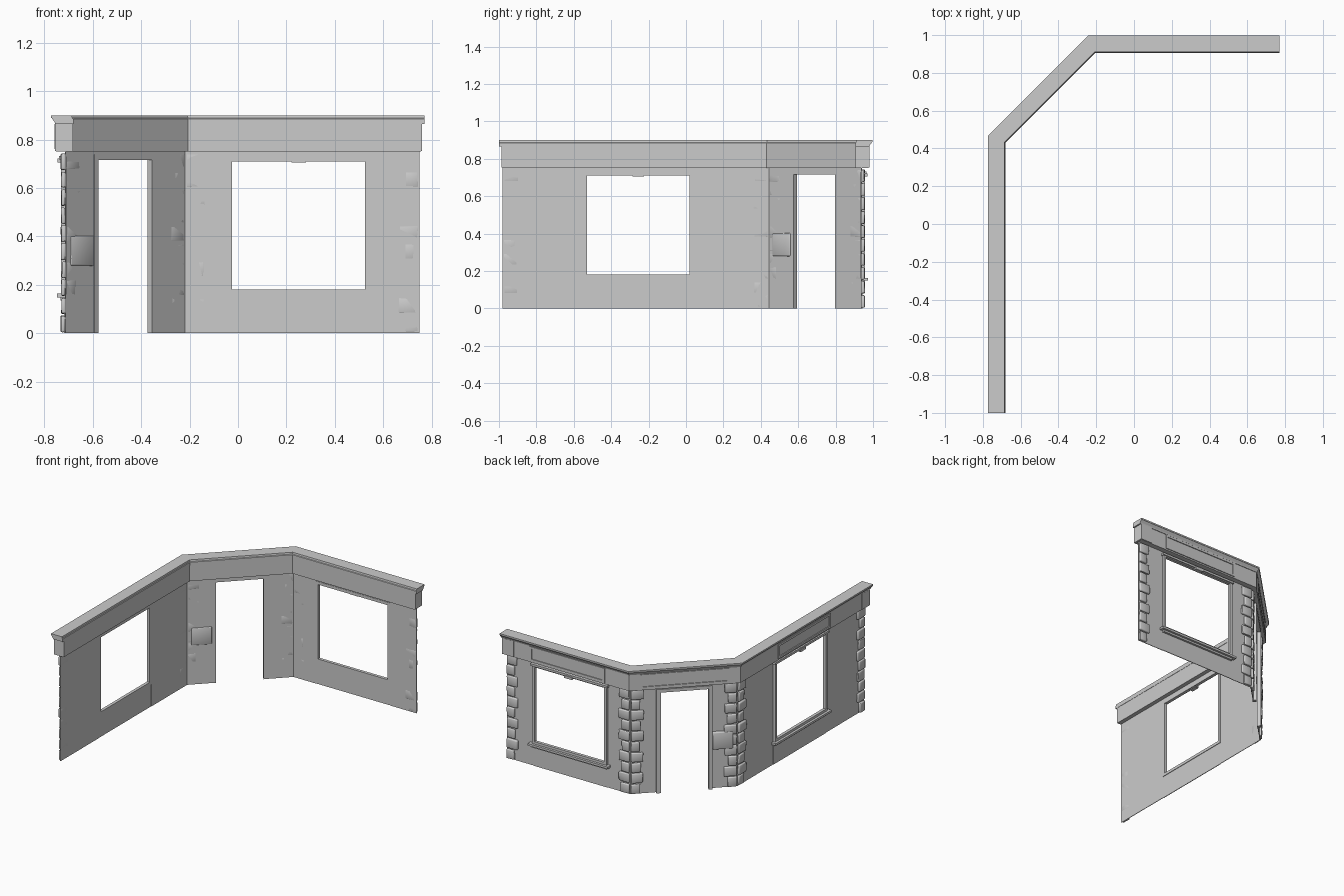
import bpy, bmesh, math, random
from mathutils import Matrix, Vector

if "Cube" in bpy.data.objects:
    bpy.data.objects.remove(bpy.data.objects["Cube"])

random.seed(4)
# plan line of the wall sheet (outside is on the left of the path)
PATH = [Vector(p) for p in ((-0.715, -0.98), (-0.715, 0.445), (-0.22, 0.94), (0.75, 0.94))]


def frame(i):
    """Matrix taking (along, outward, up) of wall i to the world."""
    a, b = PATH[i], PATH[i + 1]
    d = b - a
    return Matrix.Translation((a.x, a.y, 0)) @ Matrix.Rotation(math.atan2(d.y, d.x), 4, 'Z')


def finish(name, bm, smooth=False):
    bmesh.ops.recalc_face_normals(bm, faces=bm.faces)
    me = bpy.data.meshes.new(name)
    bm.to_mesh(me)
    bm.free()
    ob = bpy.data.objects.new(name, me)
    bpy.context.collection.objects.link(ob)
    if smooth:
        bpy.ops.object.select_all(action='DESELECT')
        ob.select_set(True)
        bpy.context.view_layer.objects.active = ob
        bpy.ops.object.shade_smooth_by_angle(angle=math.radians(50))
    return ob


def add_box(bm, s, d, z, jitter=0.0, bevel=0.0):
    lo, hi = Vector((s[0], d[0], z[0])), Vector((s[1], d[1], z[1]))
    m = Matrix.Translation((lo + hi) / 2) @ Matrix.Diagonal((*(hi - lo), 1))
    vs = bmesh.ops.create_cube(bm, size=1, matrix=m)['verts']
    for v in vs:
        v.co += Vector([random.uniform(-jitter, jitter) for _ in range(3)])
    if bevel:
        edges = list({e for v in vs for e in v.link_edges})
        bmesh.ops.bevel(bm, geom=edges, offset=bevel, segments=2, profile=0.5, affect='EDGES')


def boxes(name, wall, items, jitter=0.0, bevel=0.0):
    bm = bmesh.new()
    for s, d, z in items:
        add_box(bm, s, d, z, jitter, bevel)
    bm.transform(frame(wall))
    return finish(name, bm, bevel > 0)


def sweep(name, profile, ext):
    """Sweep an (outward, z) profile along the plan with mitred corners."""
    bm = bmesh.new()
    dirs = [(PATH[i + 1] - PATH[i]).normalized() for i in range(3)]
    normals = [Vector((-d.y, d.x)) for d in dirs]
    rings = []
    for i, p in enumerate(PATH):
        if i in (0, 3):
            n = normals[min(i, 2)]
            p = p + dirs[min(i, 2)] * (ext if i else -ext)
        else:
            n = (normals[i - 1] + normals[i]) / (1 + normals[i - 1].dot(normals[i]))
        rings.append([bm.verts.new((p.x + n.x * d, p.y + n.y * d, z)) for d, z in profile])
    k = len(profile)
    for a, b in zip(rings, rings[1:]):
        for j in range(k):
            bm.faces.new((a[j], a[(j + 1) % k], b[(j + 1) % k], b[j]))
    bm.faces.new(rings[0])
    bm.faces.new(rings[-1])
    return finish(name, bm)


SHEET = (-0.004, 0.0)
TOP = 0.755


# window walls: thin sheets, frame, sill and lintel
def window_wall(label, wall, s0, s1):
    length = (PATH[wall + 1] - PATH[wall]).length
    boxes(label + "_wall", wall, [
        ((0, s0), SHEET, (0, TOP)), ((s1, length), SHEET, (0, TOP)),
        ((s0, s1), SHEET, (0.73, TOP))])
    boxes(label + "_apron_panel", wall, [((s0, s1), (-0.002, 0.003), (0, 0.16))])
    w, d = 0.02, (-0.006, 0.016)
    boxes(label + "_window_frame", wall, [
        ((s0, s0 + w), d, (0.16, 0.73)), ((s1 - w, s1), d, (0.16, 0.73)),
        ((s0 + w, s1 - w), d, (0.16, 0.18)), ((s0 + w, s1 - w), d, (0.71, 0.73))])
    boxes(label + "_window_sill", wall, [
        ((s0 - 0.02, s1 + 0.02), (-0.002, 0.033), (0.148, 0.163)),
        ((s0, s1), (0, 0.018), (0.135, 0.148))])
    mid = (s0 + s1) / 2
    boxes(label + "_window_lintel", wall, [
        ((s0 - 0.008, s1 + 0.008), (0, 0.024), (0.717, 0.732)),
        ((mid - 0.03, mid + 0.03), (0, 0.03), (0.705, 0.722))])


window_wall("left", 0, 0.43, 1.02)
window_wall("back", 2, 0.175, 0.765)

# corner wall with doorway
DL = (PATH[2] - PATH[1]).length
boxes("door_wall", 1, [((0, 0.17), SHEET, (0, TOP)), ((0.53, DL), SHEET, (0, TOP)),
                       ((0.17, 0.53), SHEET, (0.735, TOP))])
boxes("door_frame", 1, [((0.167, 0.19), (-0.006, 0.02), (0, 0.738)),
                        ((0.503, 0.533), (-0.006, 0.02), (0, 0.738)),
                        ((0.19, 0.503), (-0.006, 0.02), (0.715, 0.738))])
boxes("door_side_stone", 1, [((0.03, 0.162), (-0.008, 0.02), (0.28, 0.402))], 0.002, 0.006)


# rough corner stones, alternating long and short
def quoins(name, wall, edge, sign, rows=10):
    items = []
    h = 0.745 / rows
    for r in range(rows):
        w = (0.08 if r % 2 else 0.06) + random.uniform(-0.005, 0.005)
        a, b = sorted((edge, edge + sign * w))
        items.append(((a, b), (-0.003, random.uniform(0.013, 0.018)),
                      (r * h + 0.005, (r + 1) * h - 0.003)))
    return boxes(name, wall, items, 0.0025, 0.006)


for wall, label in enumerate(("left", "door", "back")):
    length = (PATH[wall + 1] - PATH[wall]).length
    quoins(label + "_start_quoins", wall, 0.004, 1)
    quoins(label + "_end_quoins", wall, length - 0.004, -1)

# fascia beam and stepped crown moulding
sweep("fascia", [(-0.033, 0.75), (0.036, 0.75), (0.036, 0.867), (-0.033, 0.867)], 0.005)
sweep("crown_moulding", [(-0.035, 0.865), (0.04, 0.865), (0.043, 0.873), (0.05, 0.882),
                         (0.055, 0.889), (0.057, 0.889), (0.057, 0.9), (-0.029, 0.9),
                         (-0.031, 0.888), (-0.035, 0.885)], 0.02)

# end blocks and raised sign boards on the fascia
LL, BL = 1.425, 0.97
boxes("left_end_block", 0, [((-0.007, 0.08), (-0.032, 0.041), (0.752, 0.865))])
boxes("back_end_block", 2, [((BL - 0.08, BL + 0.01), (-0.032, 0.041), (0.752, 0.865))])
for wall, (a, b) in enumerate(((0.43, 1.02), (0.06, DL - 0.06), (0.175, 0.765))):
    d = (0.03, 0.042)
    boxes(("left", "door", "back")[wall] + "_sign_board", wall, [
        ((a, b), d, (0.76, 0.775)), ((a, b), d, (0.848, 0.863)),
        ((a, a + 0.015), d, (0.775, 0.848)), ((b - 0.015, b), d, (0.775, 0.848))])
